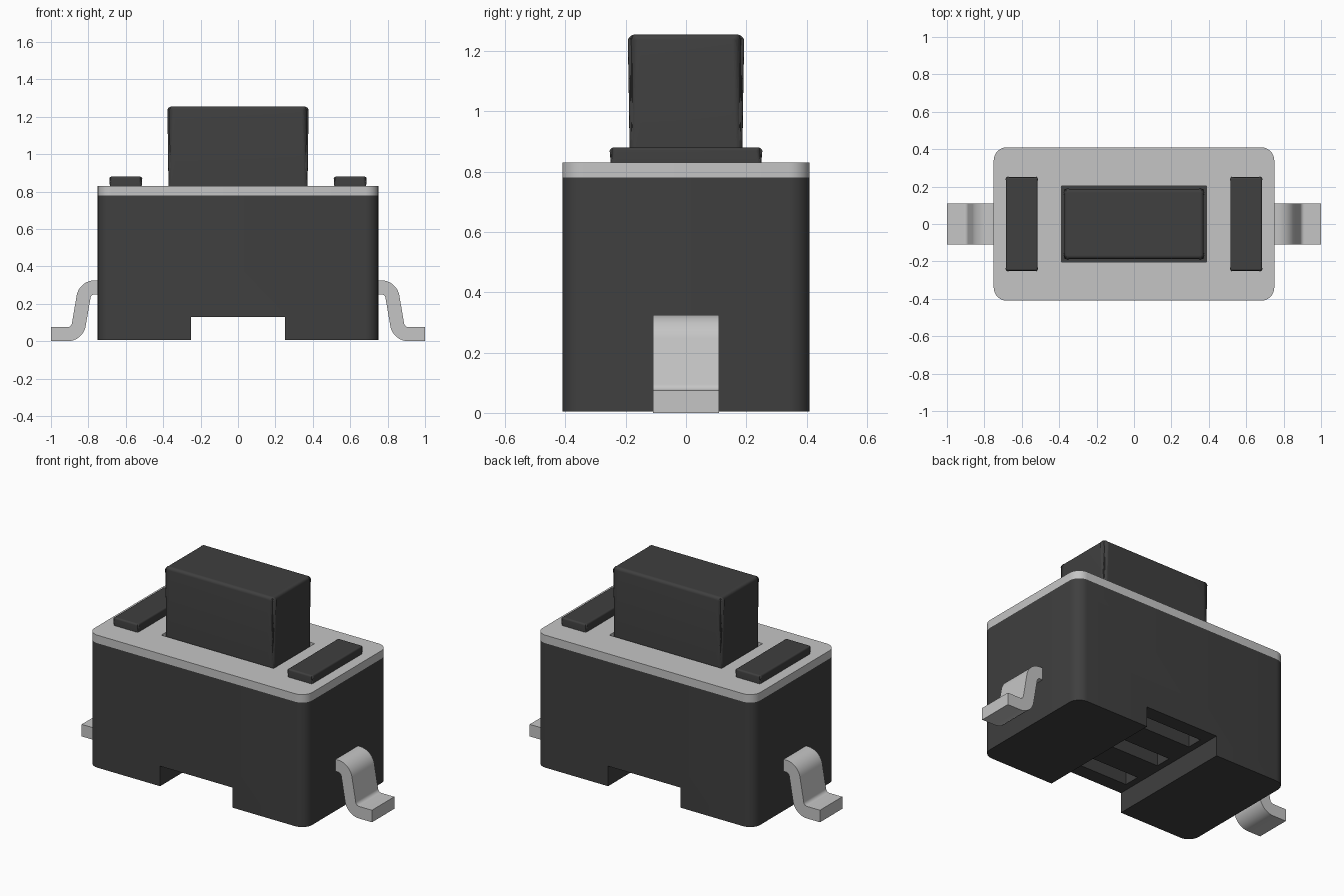
import bpy, bmesh, math
from mathutils import Vector

if "Cube" in bpy.data.objects:
    bpy.data.objects.remove(bpy.data.objects["Cube"], do_unlink=True)


def material(name, value):
    m = bpy.data.materials.new(name)
    m.use_nodes = True
    colour = (value, value, value, 1)
    m.diffuse_color = colour
    m.node_tree.nodes["Principled BSDF"].inputs["Base Color"].default_value = colour
    return m


BLACK = material("black plastic", 0.05)
METAL = material("tinned metal", 0.56)


def finish(name, bm, mat):
    bmesh.ops.recalc_face_normals(bm, faces=bm.faces)
    mesh = bpy.data.meshes.new(name)
    bm.to_mesh(mesh)
    bm.free()
    mesh.materials.append(mat)
    ob = bpy.data.objects.new(name, mesh)
    bpy.context.collection.objects.link(ob)
    return ob


def box(name, x, y, z, mat, corner=0.0, edge=0.0):
    """Box from (min, max) ranges; corner rounds upright edges, edge rounds the top."""
    bm = bmesh.new()
    bmesh.ops.create_cube(bm, size=1)
    for v in bm.verts:
        v.co = Vector(r[0] if c < 0 else r[1] for c, r in zip(v.co, (x, y, z)))
    if corner:
        upright = [e for e in bm.edges if abs(e.verts[0].co.z - e.verts[1].co.z) > 1e-4]
        bmesh.ops.bevel(bm, geom=upright, offset=corner, segments=8,
                        profile=0.5, affect='EDGES')
    if edge:
        rim = [e for e in bm.edges if max(v.co.z for v in e.verts) > z[1] - 1e-4]
        bmesh.ops.bevel(bm, geom=rim, offset=edge, segments=4,
                        profile=0.5, affect='EDGES')
    return finish(name, bm, mat)


def smooth(ob):
    bpy.ops.object.select_all(action='DESELECT')
    ob.select_set(True)
    bpy.context.view_layer.objects.active = ob
    bpy.ops.object.shade_smooth_by_angle(angle=math.radians(30))


def cut(ob, x, y, z):
    cutter = box("cutter", x, y, z, BLACK)
    cutter.hide_render = True
    mod = ob.modifiers.new("cut", 'BOOLEAN')
    mod.operation = 'DIFFERENCE'
    mod.solver = 'EXACT'
    mod.object = cutter
    bpy.context.view_layer.objects.active = ob
    bpy.ops.object.modifier_apply(modifier=mod.name)
    bpy.data.objects.remove(cutter, do_unlink=True)


def fillet(points, radius, steps=8):
    """Replace the inner corners of an open 2D path by arcs."""
    path = [points[0]]
    for a, b, c in zip(points, points[1:], points[2:]):
        u, w = (a - b).normalized(), (c - b).normalized()
        half = u.angle(w) / 2
        centre = b + (u + w).normalized() * radius / math.sin(half)
        start = b + u * radius / math.tan(half) - centre
        end = b + w * radius / math.tan(half) - centre
        for i in range(steps + 1):
            t = i / steps
            arm = start.lerp(end, t).normalized() * radius
            path.append(centre + arm)
    return path + [points[-1]]


def lead(name, side):
    """Bent metal strip of constant thickness, extruded across y."""
    half_thick, half_wide = 0.0375, 0.11
    path = fillet([Vector(p) for p in
                   ((0.70, 0.2875), (0.817, 0.2875), (0.86, 0.0375), (1.0, 0.0375))], 0.06)
    upper, lower = [], []
    for i, p in enumerate(path):
        before = (p - path[i - 1]).normalized() if i else Vector((1, 0))
        after = (path[i + 1] - p).normalized() if i < len(path) - 1 else Vector((1, 0))
        t = (before + after).normalized()
        n = Vector((-t.y, t.x)) * half_thick / max(t.dot(before), 0.5)
        upper.append(p + n)
        lower.append(p - n)
    bm = bmesh.new()
    rows = [[bm.verts.new((side * p.x, y, p.y)) for p in line]
            for line, y in ((upper, -half_wide), (upper, half_wide),
                            (lower, half_wide), (lower, -half_wide))]
    for r, row in enumerate(rows):
        following = rows[(r + 1) % 4]
        for i in range(len(path) - 1):
            bm.faces.new((row[i], row[i + 1], following[i + 1], following[i]))
    for i in (0, -1):
        bm.faces.new([row[i] for row in rows])
    smooth(finish(name, bm, METAL))


# Housing with a channel across the underside and three pockets in its ceiling
body = box("housing", (-0.75, 0.75), (-0.41, 0.41), (0.005, 0.78), BLACK, corner=0.07)
cut(body, (-0.25, 0.25), (-0.6, 0.6), (-0.2, 0.13))
for y in (-0.27, 0, 0.27):
    cut(body, (-0.21, 0.21), (y - 0.05, y + 0.05), (0.05, 0.22))
smooth(body)

# Metal cover plate with the button opening
plate = box("cover_plate", (-0.75, 0.75), (-0.41, 0.41), (0.78, 0.83), METAL, corner=0.07)
cut(plate, (-0.387, 0.387), (-0.202, 0.202), (0.7, 0.9))
smooth(plate)

# Push button
smooth(box("button", (-0.372, 0.372), (-0.187, 0.187), (0.77, 1.255), BLACK,
           corner=0.018, edge=0.018))

# Raised pads and bent leads on both ends
for label, side in (("left", 1), ("right", -1)):
    xs = sorted((side * 0.515, side * 0.685))
    smooth(box(label + "_pad", xs, (-0.25, 0.25), (0.82, 0.88), BLACK,
               corner=0.01, edge=0.01))
    lead(label + "_lead", side)
